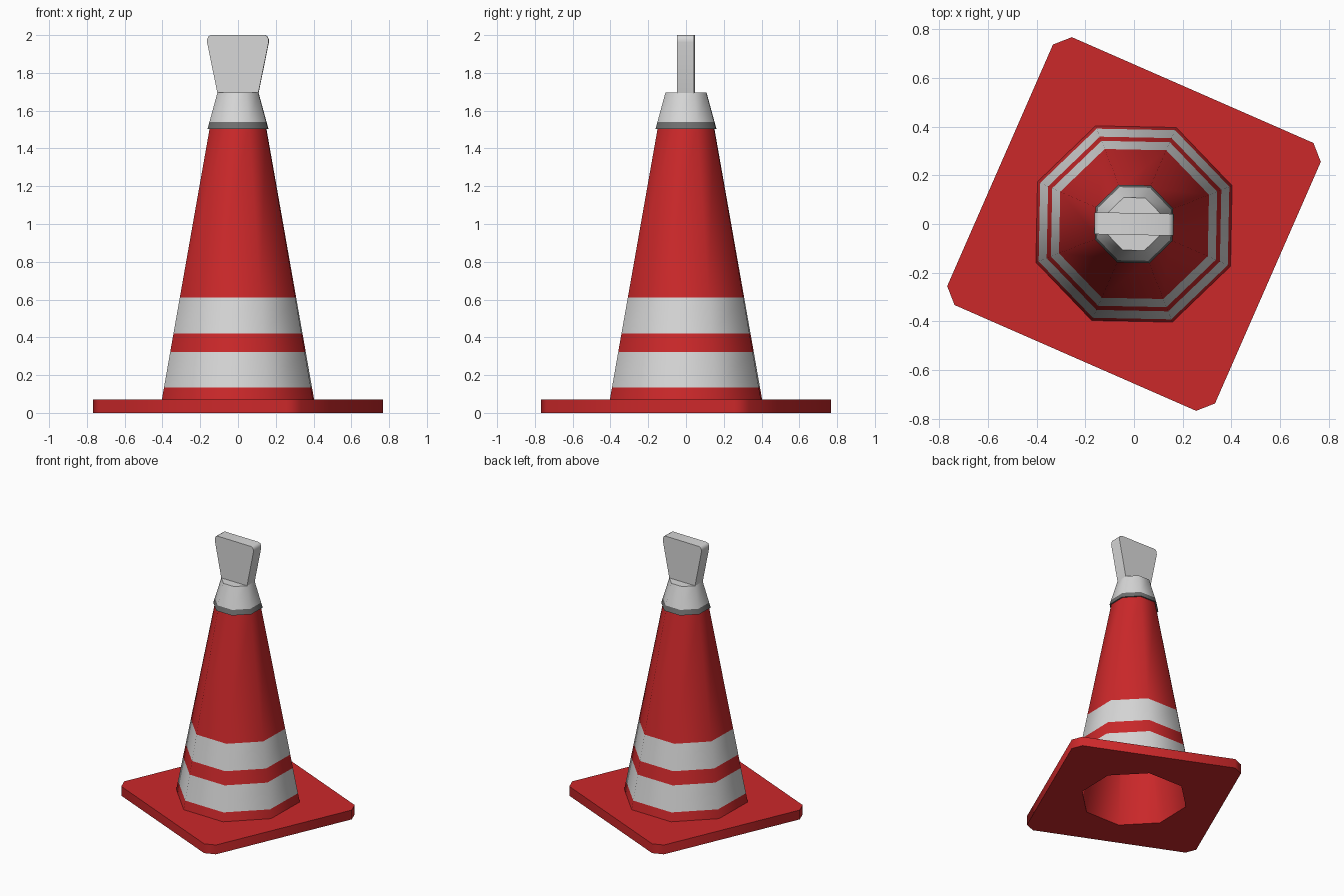
import bpy, bmesh, math

if "Cube" in bpy.data.objects:
    bpy.data.objects.remove(bpy.data.objects["Cube"])

TURN = math.radians(-1.15)          # whole model is turned very slightly
C8 = math.cos(math.pi / 8)


def material(name, col):
    m = bpy.data.materials.new(name)
    m.diffuse_color = (*col, 1)
    m.use_nodes = True
    m.node_tree.nodes["Principled BSDF"].inputs["Base Color"].default_value = m.diffuse_color
    return m


red = material("red", (0.60, 0.021, 0.023))
grey = material("light_grey", (0.68, 0.68, 0.68))
dark = material("dark_grey", (0.16, 0.16, 0.16))


def ring(bm, z, apothem):
    """Octagon with flat sides facing the axes."""
    r = apothem / C8
    return [bm.verts.new((r * math.cos(a), r * math.sin(a), z))
            for a in (math.radians(22.5 + 45 * i) for i in range(8))]


def plate_ring(bm, z):
    """Square with clipped corners, corners at 22.5 + 90k degrees."""
    return [bm.verts.new((0.809 * math.cos(a), 0.809 * math.sin(a), z))
            for a in (math.radians(22.5 + 90 * k + s) for k in range(4) for s in (-2.95, 2.95))]


def bridge(bm, a, b, mat=0):
    n = len(a)
    for i in range(n):
        f = bm.faces.new((a[i], a[(i + 1) % n], b[(i + 1) % n], b[i]))
        f.material_index = mat


def annulus(bm, a, b):
    edges = []
    for loop in (a, b):
        for i in range(len(loop)):
            pair = (loop[i], loop[(i + 1) % len(loop)])
            edges.append(bm.edges.get(pair) or bm.edges.new(pair))
    bmesh.ops.triangle_fill(bm, use_beauty=True, edges=edges, normal=(0, 0, 1))


def finish(bm, name, mats):
    bmesh.ops.recalc_face_normals(bm, faces=bm.faces[:])
    me = bpy.data.meshes.new(name)
    bm.to_mesh(me)
    bm.free()
    for m in mats:
        me.materials.append(m)
    ob = bpy.data.objects.new(name, me)
    bpy.context.collection.objects.link(ob)
    ob.rotation_euler.z = TURN
    bpy.ops.object.select_all(action='DESELECT')
    ob.select_set(True)
    bpy.context.view_layer.objects.active = ob
    bpy.ops.object.shade_smooth_by_angle(angle=math.radians(50))
    return ob


# Hollow cone with its base plate, one closed shell
bm = bmesh.new()
inner_top = ring(bm, 1.46, 0.10)
inner_low = ring(bm, 0.0, 0.34)
plate_low, plate_top = plate_ring(bm, 0.0), plate_ring(bm, 0.07)
levels = [0.07, 0.135, 0.322, 0.42, 0.61, 1.515]      # stripe heights
outer = [ring(bm, z, 0.4 - 0.25 * (z - 0.07) / 1.43) for z in levels]
bridge(bm, inner_low, inner_top)
bridge(bm, plate_low, plate_top)
for i in range(len(levels) - 1):
    bridge(bm, outer[i], outer[i + 1], i % 2)          # every second band is grey
bm.faces.new(inner_top)
bm.faces.new(outer[-1])
annulus(bm, inner_low, plate_low)
annulus(bm, outer[0], plate_top)
finish(bm, "cone_and_base", [red, grey])

# Top cap with a dark lower rim
bm = bmesh.new()
under = ring(bm, 1.505, 0.14)
rim = ring(bm, 1.503, 0.16)
band = ring(bm, 1.54, 0.150)
top = ring(bm, 1.695, 0.108)
bridge(bm, under, rim, 1)
bridge(bm, rim, band, 1)
bridge(bm, band, top, 0)
bm.faces.new(top)
bm.faces.new(under)
finish(bm, "top_cap", [grey, dark])

# Flat flared grip on top
bm = bmesh.new()
half = [(0.108, 1.692), (0.163, 1.962), (0.162, 1.98), (0.155, 1.994), (0.142, 2.0)]
profile = half + [(-x, z) for x, z in reversed(half)]
front = [bm.verts.new((x, -0.045, z)) for x, z in profile]
back = [bm.verts.new((x, 0.045, z)) for x, z in profile]
bridge(bm, front, back)
bm.faces.new(front)
bm.faces.new(back)
finish(bm, "grip", [grey])
